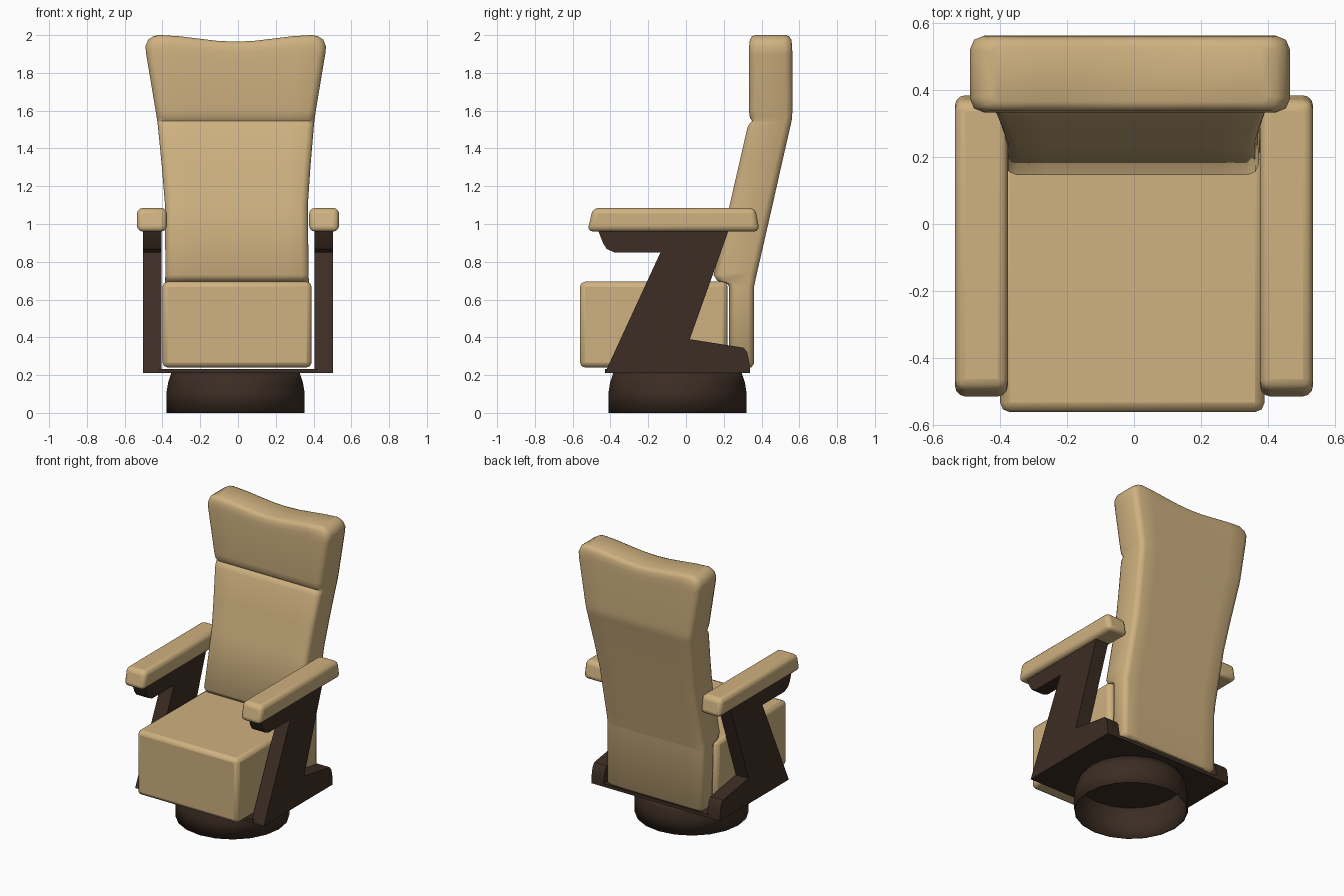
import bpy, bmesh, math

if "Cube" in bpy.data.objects:
    bpy.data.objects.remove(bpy.data.objects["Cube"])


def material(name, rgb):
    m = bpy.data.materials.new(name)
    m.diffuse_color = (*rgb, 1)
    m.use_nodes = True
    m.node_tree.nodes["Principled BSDF"].inputs["Base Color"].default_value = m.diffuse_color
    return m


TAN = material("tan upholstery", (0.62, 0.44, 0.215))
BROWN = material("dark brown wood", (0.045, 0.026, 0.017))


def finish(name, bm, mat, bevel=0, segments=2, angle=35):
    bmesh.ops.recalc_face_normals(bm, faces=bm.faces)
    me = bpy.data.meshes.new(name)
    bm.to_mesh(me)
    bm.free()
    ob = bpy.data.objects.new(name, me)
    bpy.context.collection.objects.link(ob)
    me.materials.append(mat)
    if bevel:
        mod = ob.modifiers.new("bevel", "BEVEL")
        mod.width, mod.segments = bevel, segments
        mod.limit_method = "ANGLE"
    bpy.ops.object.select_all(action="DESELECT")
    ob.select_set(True)
    bpy.context.view_layer.objects.active = ob
    bpy.ops.object.shade_smooth_by_angle(angle=math.radians(angle))
    return ob


def prism(name, profile, x0, x1, mat, **kw):
    """Extrude a (y, z) side profile from x0 to x1."""
    bm = bmesh.new()
    face = bm.faces.new([bm.verts.new((x0, y, z)) for y, z in profile])
    new = bmesh.ops.extrude_face_region(bm, geom=[face])["geom"]
    bmesh.ops.translate(bm, vec=(x1 - x0, 0, 0),
                        verts=[v for v in new if isinstance(v, bmesh.types.BMVert)])
    return finish(name, bm, mat, **kw)


def rect(y0, y1, z0, z1):
    return [(y0, z0), (y1, z0), (y1, z1), (y0, z1)]


# Round hollow pedestal, open underneath
bm = bmesh.new()
SIDES = 20
rings = []
for r, z in [(0.365, 0), (0.365, 0.11), (0.357, 0.16), (0.34, 0.212)]:
    rings.append([bm.verts.new((-0.013 + r * math.cos(2 * math.pi * i / SIDES),
                                -0.045 + r * math.sin(2 * math.pi * i / SIDES), z))
                  for i in range(SIDES)])
for a, b in zip(rings, rings[1:]):
    for i in range(SIDES):
        j = (i + 1) % SIDES
        bm.faces.new((a[i], a[j], b[j], b[i]))
base = finish("pedestal", bm, BROWN)
base.modifiers.new("wall", "SOLIDIFY").thickness = 0.006

# Bottom plate between the side frames
prism("bottom_plate", rect(-0.43, 0.34, 0.21, 0.232), -0.42, 0.42, BROWN)

# Side frames and padded armrests
frame = [(-0.43, 0.21), (0.34, 0.21), (0.335, 0.27), (0.325, 0.32), (0.305, 0.345),
         (0.02, 0.39), (0.225, 0.965), (-0.465, 0.965), (-0.44, 0.9),
         (-0.42, 0.868), (-0.38, 0.85), (-0.135, 0.85)]
pad = [(-0.522, 0.96), (0.39, 0.96), (0.367, 1.085), (-0.493, 1.085)]
for side, s in (("left", -1), ("right", 1)):
    prism(side + "_frame", frame, s * 0.405, s * 0.503, BROWN, angle=30)
    prism(side + "_armrest", pad, s * 0.377, s * 0.535, TAN, bevel=0.03, segments=3)

# Seat cushion
prism("seat", rect(-0.562, 0.22, 0.24, 0.695), -0.40, 0.39, TAN, bevel=0.028, segments=2)

# Backrest: rounded cross-sections lofted upwards
# front z, front y, back z, back y, half width, corner radius
stations = [
    (0.24, 0.25, 0.24, 0.345, 0.36, 0.02),
    (0.26, 0.228, 0.26, 0.36, 0.38, 0.03),
    (0.67, 0.228, 0.67, 0.36, 0.38, 0.03),
    (0.685, 0.215, 0.69, 0.365, 0.38, 0.03),
    (0.70, 0.165, 0.71, 0.369, 0.38, 0.035),
    (0.73, 0.146, 0.75, 0.378, 0.379, 0.035),
    (1.10, 0.231, 1.10, 0.458, 0.378, 0.035),
    (1.30, 0.277, 1.30, 0.503, 0.393, 0.035),
    (1.51, 0.325, 1.51, 0.551, 0.412, 0.035),
    (1.53, 0.335, 1.53, 0.556, 0.414, 0.035),
    (1.545, 0.35, 1.55, 0.56, 0.416, 0.035),
    (1.565, 0.338, 1.57, 0.562, 0.419, 0.035),
    (1.60, 0.333, 1.60, 0.563, 0.424, 0.035),
    (1.90, 0.333, 1.90, 0.563, 0.474, 0.04),
    (1.94, 0.334, 1.94, 0.562, 0.478, 0.04),
    (1.975, 0.338, 1.975, 0.558, 0.464, 0.04),
    (1.993, 0.348, 1.993, 0.548, 0.438, 0.03),
    (2.0, 0.366, 2.0, 0.53, 0.41, 0.02),
]
COLS = 9
bm = bmesh.new()


def section(zf, yf, zb, yb, hw, r):
    us = [-1 + 2 * i / (COLS - 1) for i in range(COLS)]
    k = r * 0.293
    front = [(u * (hw - r), yf) for u in us] + [(hw - k, yf + k), (hw, yf + r)]
    back = [(hw, yb - r), (hw - k, yb - k)] + [(-u * (hw - r), yb) for u in us]
    left = [(-hw + k, yb - k), (-hw, yb - r), (-hw, yf + r), (-hw + k, yf + k)]
    verts = []
    for x, y in front + back + left:
        z = zf + (zb - zf) * (y - yf) / (yb - yf)
        # the top edge sags in the middle
        sag = 0.035 * max(0, (z - 1.6) / 0.4) * 0.5 * (1 + math.cos(math.pi * x / hw))
        verts.append(bm.verts.new((x - 0.012 * min(1, z / 1.6), y, z - sag)))
    return verts


loops = [section(*s) for s in stations]
for a, b in zip(loops, loops[1:]):
    for i in range(len(a)):
        j = (i + 1) % len(a)
        bm.faces.new((a[i], a[j], b[j], b[i]))
for cap in (loops[0], loops[-1]):
    for i in range(COLS - 1):
        bm.faces.new((cap[i], cap[i + 1], cap[20 - i], cap[21 - i]))
    bm.faces.new(cap[8:14])
    bm.faces.new(cap[21:26] + cap[:1])
finish("backrest", bm, TAN, angle=50)
